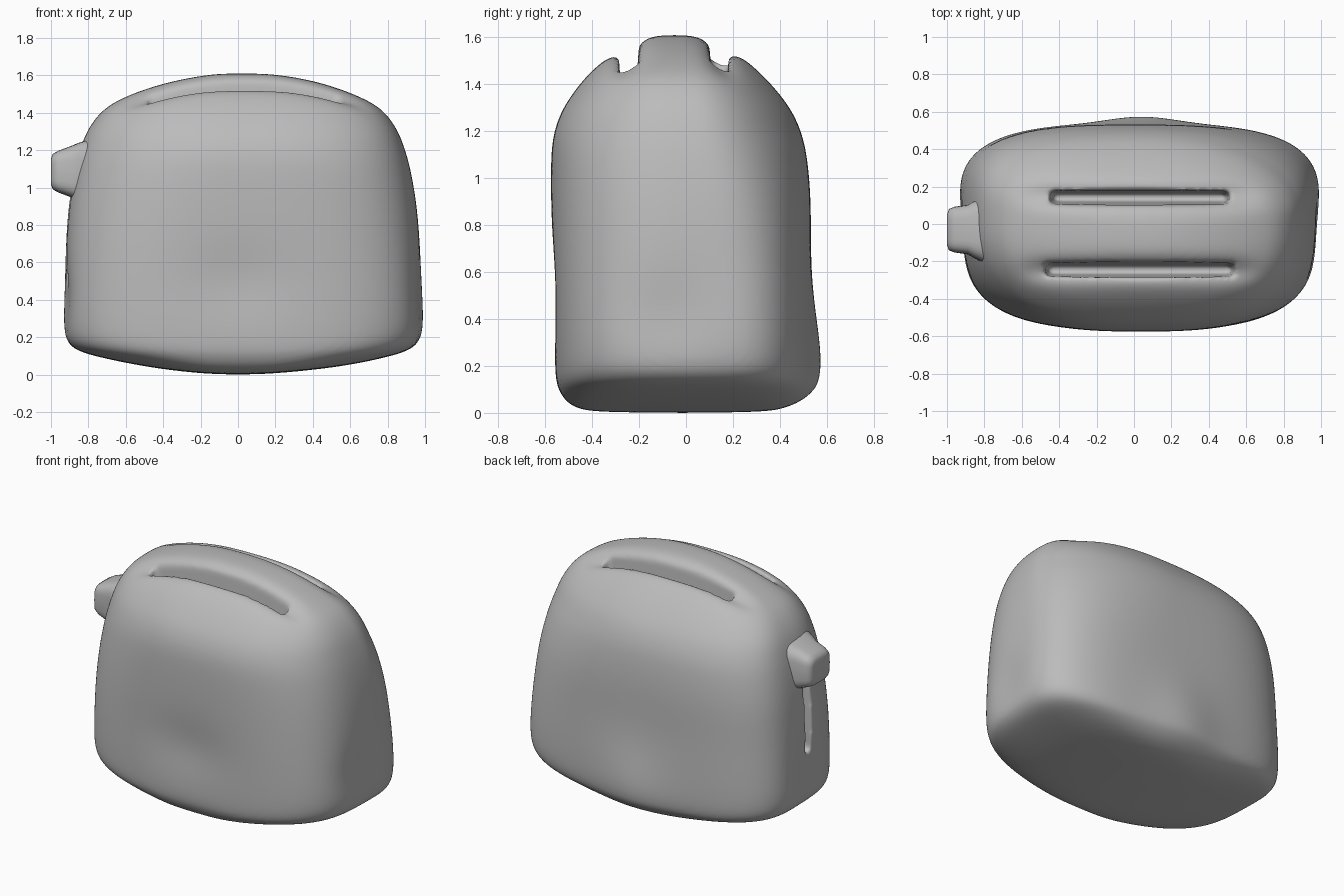
import bpy
import bmesh
import math
from mathutils import Vector

cube = bpy.data.objects.get("Cube")
if cube:
    bpy.data.objects.remove(cube, do_unlink=True)

grey = bpy.data.materials.new("plain grey")
grey.use_nodes = True
grey.diffuse_color = (0.5, 0.5, 0.5, 1)
grey.node_tree.nodes["Principled BSDF"].inputs["Base Color"].default_value = grey.diffuse_color

SEGMENTS = 64
SIDE_BULGE = 0.58  # where the widest point sits from front to back
# Squareness of each shoulder corner, by (left side, back side)
SHOULDERS = {(True, True): 2.1, (False, False): 2.5,
             (True, False): 2.8, (False, True): 3.1}


def make_object(name, bm):
    bmesh.ops.recalc_face_normals(bm, faces=bm.faces)
    mesh = bpy.data.meshes.new(name)
    bm.to_mesh(mesh)
    bm.free()
    mesh.materials.append(grey)
    obj = bpy.data.objects.new(name, mesh)
    bpy.context.collection.objects.link(obj)
    return obj


def loft(name, rings):
    """Skin a list of point rings and cap both ends."""
    bm = bmesh.new()
    loops = [[bm.verts.new(p) for p in ring] for ring in rings]
    count = len(loops[0])
    for low, high in zip(loops, loops[1:]):
        for i in range(count):
            j = (i + 1) % count
            bm.faces.new((low[i], low[j], high[j], high[i]))
    bm.faces.new(loops[0])
    bm.faces.new(loops[-1])
    return make_object(name, bm)


def rounded_corner(angle, squareness):
    """Unit superellipse point."""
    c, s = math.cos(angle), math.sin(angle)
    power = 2 / squareness
    return (math.copysign(abs(c) ** power, c), math.copysign(abs(s) ** power, s))


def body_ring(z, x_min, x_max, y_min, y_max):
    """Rounded rectangle cross-section, rounder towards the shoulders."""
    x_mid, x_rad = (x_min + x_max) / 2, (x_max - x_min) / 2
    y_mid = y_min + (y_max - y_min) * SIDE_BULGE
    rise = min(1, max(0, (z - .6) / .6))
    ring = []
    for i in range(SEGMENTS):
        a = math.tau * (i + .5) / SEGMENTS
        shoulder = SHOULDERS[math.cos(a) > 0, math.sin(a) > 0]
        u, v = rounded_corner(a, 3.2 + (shoulder - 3.2) * rise)
        y_rad = y_max - y_mid if v > 0 else y_mid - y_min
        ring.append((x_mid + x_rad * u, y_mid + y_rad * v, z))
    return ring


def rounded_box(name, low, high, radius, foot=(1, 1)):
    """Bevelled box whose lower end can be narrowed by the foot scale."""
    bm = bmesh.new()
    bmesh.ops.create_cube(bm, size=1)
    low, high = Vector(low), Vector(high)
    for v in bm.verts:
        if v.co.z < 0:
            v.co.x *= foot[0]
            v.co.y *= foot[1]
        v.co = (low + high) / 2 + v.co * (high - low)
    bmesh.ops.bevel(bm, geom=bm.edges[:], offset=radius, segments=4,
                    profile=0.5, affect='EDGES')
    return make_object(name, bm)


def bake(obj):
    """Apply the modifier stack."""
    bpy.ops.object.select_all(action='DESELECT')
    obj.select_set(True)
    bpy.context.view_layer.objects.active = obj
    bpy.ops.object.convert(target='MESH')


# Body shell: height, left and right limits, front and back limits
profile = [
    (0.0, -.12, .12, -.38, .32),
    (.02, -.34, .36, -.47, .4),
    (.05, -.54, .6, -.515, .46),
    (.1, -.78, .83, -.545, .51),
    (.14, -.9, .95, -.556, .525),
    (.22, -.939, .998, -.562, .535),
    (.4, -.939, .998, -.566, .535),
    (.65, -.924, .977, -.57, .53),
    (.9, -.909, .959, -.576, .535),
    (1.1, -.874, .924, -.577, .517),
    (1.2, -.847, .895, -.564, .492),
    (1.3, -.812, .86, -.527, .447),
    (1.4, -.742, .792, -.455, .365),
    (1.46, -.66, .71, -.4, .305),
    (1.52, -.52, .57, -.33, .235),
    (1.57, -.35, .41, -.25, .155),
    (1.6, -.18, .24, -.17, .07),
    (1.61, -.08, .12, -.1, .0),
]
body = loft("toaster_body", [body_ring(*row) for row in profile])
body.modifiers.new("round", 'SUBSURF').levels = 2

# Two tapering bread slots and the lever track, cut out of the shell
cutters = [
    rounded_box("front_slot_cutter", (-.5, -.295, 1.29), (.56, -.195, 1.66), .015, (.92, .45)),
    rounded_box("back_slot_cutter", (-.47, .095, 1.29), (.53, .19, 1.66), .015, (.92, .45)),
    rounded_box("lever_track_cutter", (-1.1, -.05, .49), (-.85, .01, 1.05), .02),
]
for cutter in cutters:
    cutter.hide_render = True
    cut = body.modifiers.new(cutter.name, 'BOOLEAN')
    cut.operation = 'DIFFERENCE'
    cut.object = cutter

# Soft, worn edges
remesh = body.modifiers.new("even_skin", 'REMESH')
remesh.mode = 'VOXEL'
remesh.voxel_size = 0.013
remesh.use_smooth_shade = True
soften = body.modifiers.new("soften", 'SMOOTH')
soften.iterations = 9
bake(body)
for cutter in cutters:
    bpy.data.objects.remove(cutter, do_unlink=True)

# Hollow front and sides, bulging back foot: centre, spread, push
dents = [
    ((0, -.56, .5), (.3, .2, .2), (0, .02, 0)),
    ((-.93, -.08, .4), (.2, .2, .2), (.025, 0, 0)),
    ((.98, -.08, .4), (.2, .2, .2), (-.025, 0, 0)),
    ((.04, .53, .16), (.26, .2, .3), (0, .043, 0)),
]
for v in body.data.vertices:
    start = v.co.copy()
    for centre, spread, push in dents:
        distance = sum(((a - b) / r) ** 2 for a, b, r in zip(start, centre, spread))
        v.co += Vector(push) * math.exp(-distance)
    # Skin sinks softly around each slot
    if start.z > 1.25:
        fade = min(1, (start.z - 1.25) / .15) * math.exp(-((start.x - .03) / .6) ** 8)
        for slot_y in (-.25, .15):
            v.co.z -= .04 * fade * math.exp(-((start.y - slot_y) / .06) ** 2)

# Push-down lever, flaring into the shell
lever_sections = [(-.8, .17, .18), (-.85, .155, .155), (-.89, .138, .132),
                  (-.96, .112, .122), (-.99, .095, .11), (-1.0, .07, .08)]
lever_rings = []
for x, half_z, half_y in lever_sections:
    corners = [rounded_corner(math.tau * i / 32, 4) for i in range(32)]
    lever_rings.append([(x, -.03 + half_y * u, 1.085 + half_z * v) for u, v in corners])
lever = loft("push_lever", lever_rings)
bake(lever)
bpy.ops.object.shade_smooth_by_angle(angle=math.radians(50))
